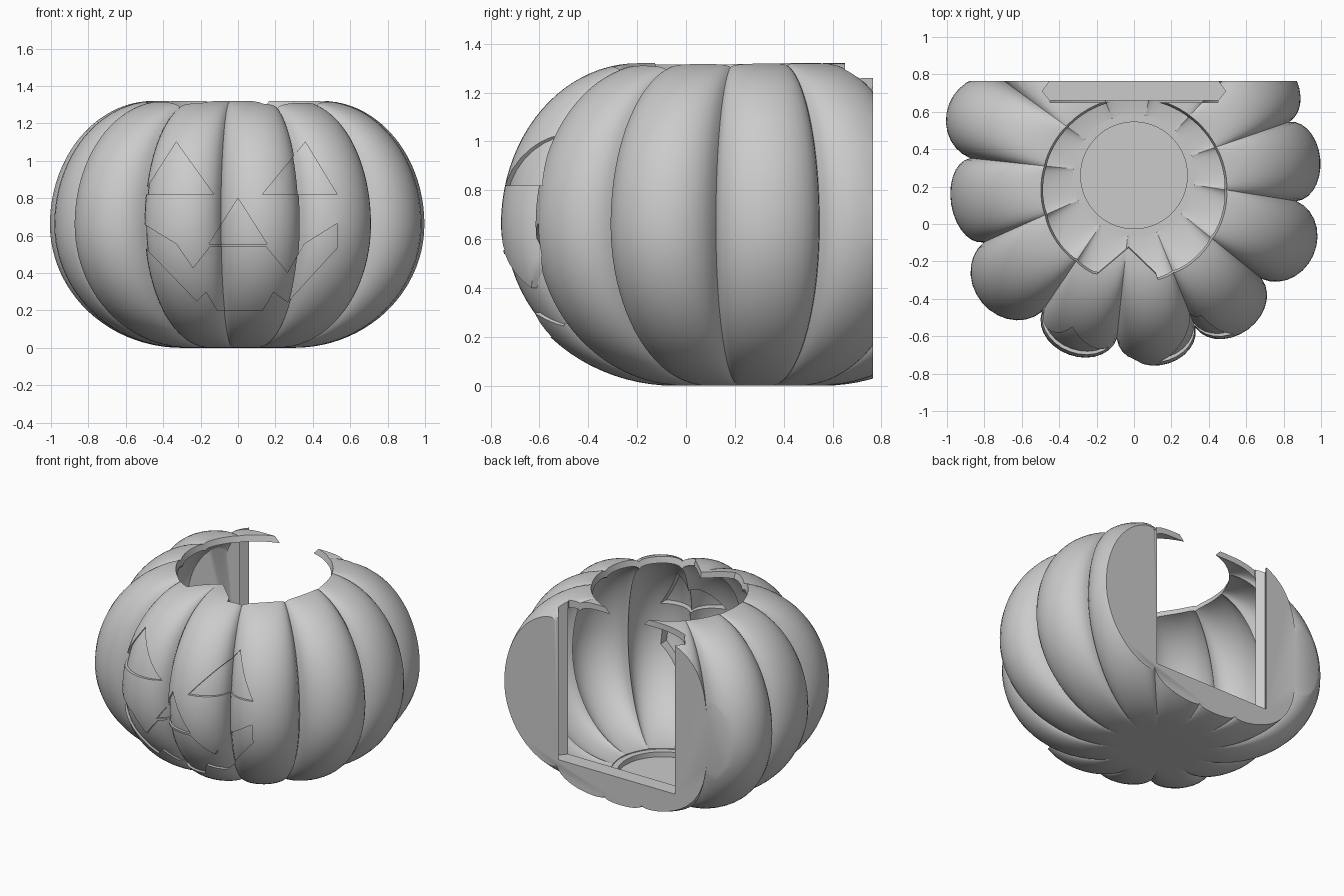
import bpy, bmesh, math
from mathutils import Vector

cube = bpy.data.objects.get("Cube")
if cube:
    bpy.data.objects.remove(cube)

grey = bpy.data.materials.new("plain grey")
grey.use_nodes = True
grey.diffuse_color = (0.6, 0.6, 0.6, 1)
grey.node_tree.nodes["Principled BSDF"].inputs["Base Color"].default_value = (0.6, 0.6, 0.6, 1)

CY = 0.26           # y of the gourd's axis; the back is sliced off
BACK = 0.765
VALLEYS = [19, 47, 79, 111, 144, 174, 204, 236, 264, 292, 321, 351, 379]
PEAKS = [1.01, 1.0, 1.0, 1.0, 1.06, 0.99, 1.06, 1.02, 1.025, 1.025, 1.05, 1.0]
VALLEY_R = 0.88
SEG = 14
RINGS = 22


def finish(name, bm):
    bmesh.ops.recalc_face_normals(bm, faces=bm.faces)
    mesh = bpy.data.meshes.new(name)
    bm.to_mesh(mesh)
    bm.free()
    ob = bpy.data.objects.new(name, mesh)
    mesh.materials.append(grey)
    bpy.context.collection.objects.link(ob)
    return ob


def polar(r, degrees):
    a = math.radians(degrees)
    return Vector((r * math.cos(a), r * math.sin(a)))


def lobe_outline():
    # a round half-ellipse bulging out between each pair of valleys
    for i, peak in enumerate(PEAKS):
        a, b = polar(VALLEY_R, VALLEYS[i]), polar(VALLEY_R, VALLEYS[i + 1])
        mid = (a + b) / 2
        bulge = mid.normalized() * (peak - mid.length)
        for k in range(SEG):
            u = math.pi * k / SEG
            yield mid + (a - b) / 2 * math.cos(u) + bulge * math.sin(u)


def gourd(name, inset):
    # closed ribbed body, moved inward by inset
    outline = list(lobe_outline())
    bm = bmesh.new()
    rings = []
    for i in range(2 * RINGS + 1):
        t = math.pi / 2 * (i / RINGS - 1)
        core, thin = (0.3, 0.75) if t < 0 else (0.45, 0.4)
        r = core + (1 - core - inset) * math.cos(t)
        z = 0.66 + (0.66 - thin * inset) * math.sin(t)
        rings.append([bm.verts.new((r * p.x, CY + r * p.y, z)) for p in outline])
    n = len(outline)
    for low, high in zip(rings, rings[1:]):
        for j in range(n):
            k = (j + 1) % n
            bm.faces.new((low[j], low[k], high[k], high[j]))
    for ring in (rings[0], rings[-1]):
        pole = bm.verts.new((0, CY, ring[0].co.z))
        for j in range(n):
            bm.faces.new((ring[j], ring[(j + 1) % n], pole))
    return finish(name, bm)


def prisms(name, shapes, axis, low, high, low_scale=1.0, centre=(0, 0)):
    # extrude flat outlines along z or y, optionally tapered about a centre
    bm = bmesh.new()
    for pts in shapes:
        ends = []
        for d, s in ((low, low_scale), (high, 1.0)):
            ring = []
            for p, q in pts:
                p = centre[0] + (p - centre[0]) * s
                q = centre[1] + (q - centre[1]) * s
                ring.append(bm.verts.new((p, q, d) if axis == "z" else (p, d, q)))
            ends.append(ring)
            bm.faces.new(ring)
        for j in range(len(pts)):
            k = (j + 1) % len(pts)
            bm.faces.new((ends[0][j], ends[0][k], ends[1][k], ends[1][j]))
    return finish(name, bm)


def combine(ob, tool, operation="DIFFERENCE", keep=False):
    mod = ob.modifiers.new(operation, "BOOLEAN")
    mod.operation = operation
    mod.solver = "EXACT"
    mod.object = tool
    bpy.context.view_layer.objects.active = ob
    bpy.ops.object.modifier_apply(modifier=mod.name)
    if not keep:
        bpy.data.objects.remove(tool)


def box(name, y0, y1):
    return prisms(name, [[(-2, y0), (2, y0), (2, y1), (-2, y1)]], "z", -1, 3)


def circle(r, cy, n=96):
    return [tuple(polar(r, 360 * i / n) + Vector((0, cy))) for i in range(n)]


# ribbed shell, hollow inside, with a flat back wall
shell = gourd("pumpkin_shell", 0)
cavity = gourd("cavity", 0.1)
combine(cavity, box("cavity_back", 0.66, 3))
combine(shell, cavity)
combine(shell, box("back_slice", BACK, 3))

# lid opening with a pointed key at the front
rim = [p for p in circle(0.505, 0.18) if not (p[1] < 0 and -0.2 < p[0] < 0.13)]
cut = next(i for i, p in enumerate(rim) if p[1] < 0 and p[0] > 0.1)
rim[cut:cut] = [(-0.2, -0.275), (-0.03, -0.13), (0.12, -0.275)]
combine(shell, prisms("lid_opening", [rim], "z", 1.2, 1.34, 0.92, (0, 0.18)))

# sliding door slot with pointed side grooves, open at the top
slot = [(0.45, 0.65), (0.45, 0.66), (0.49, 0.71), (0.45, BACK), (0.45, 0.9)]
slot += [(-x, y) for x, y in reversed(slot)]
combine(shell, prisms("door_slot", [slot], "z", 0.22, 1.6))

# candle seat in the floor: a flat lip around a sunken disc
combine(shell, prisms("seat_lip", [circle(0.326, CY)], "z", 0.07, 0.15))
combine(shell, prisms("seat_disc", [circle(0.285, CY)], "z", 0.035, 0.15))

# carved face outlines
left_eye = [(0.36, 1.1), (0.13, 0.82), (0.53, 0.82)]
right_eye = [(-0.33, 1.1), (-0.51, 0.82), (-0.13, 0.82)]
nose = [(0, 0.8), (-0.155, 0.555), (0.155, 0.555)]
mouth = [(-0.51, 0.665), (-0.33, 0.555), (-0.24, 0.425), (-0.15, 0.54),
         (0.15, 0.54), (0.265, 0.4), (0.355, 0.555), (0.53, 0.665),
         (0.53, 0.535), (0.265, 0.245), (0.19, 0.3), (0.13, 0.2),
         (-0.11, 0.2), (-0.17, 0.3), (-0.22, 0.25), (-0.51, 0.55)]
face = prisms("face_cutter", [left_eye, right_eye, nose, mouth], "y", -1.2, -0.2)
combine(shell, face, keep=True)

# thin panels set back inside the carved face
panels = gourd("face_panels", 0.018)
combine(panels, gourd("panel_back", 0.045))
combine(panels, face, "INTERSECT")

for ob in (shell, panels):
    bpy.ops.object.select_all(action="DESELECT")
    ob.select_set(True)
    bpy.context.view_layer.objects.active = ob
    bpy.ops.object.shade_smooth_by_angle(angle=math.radians(32))
